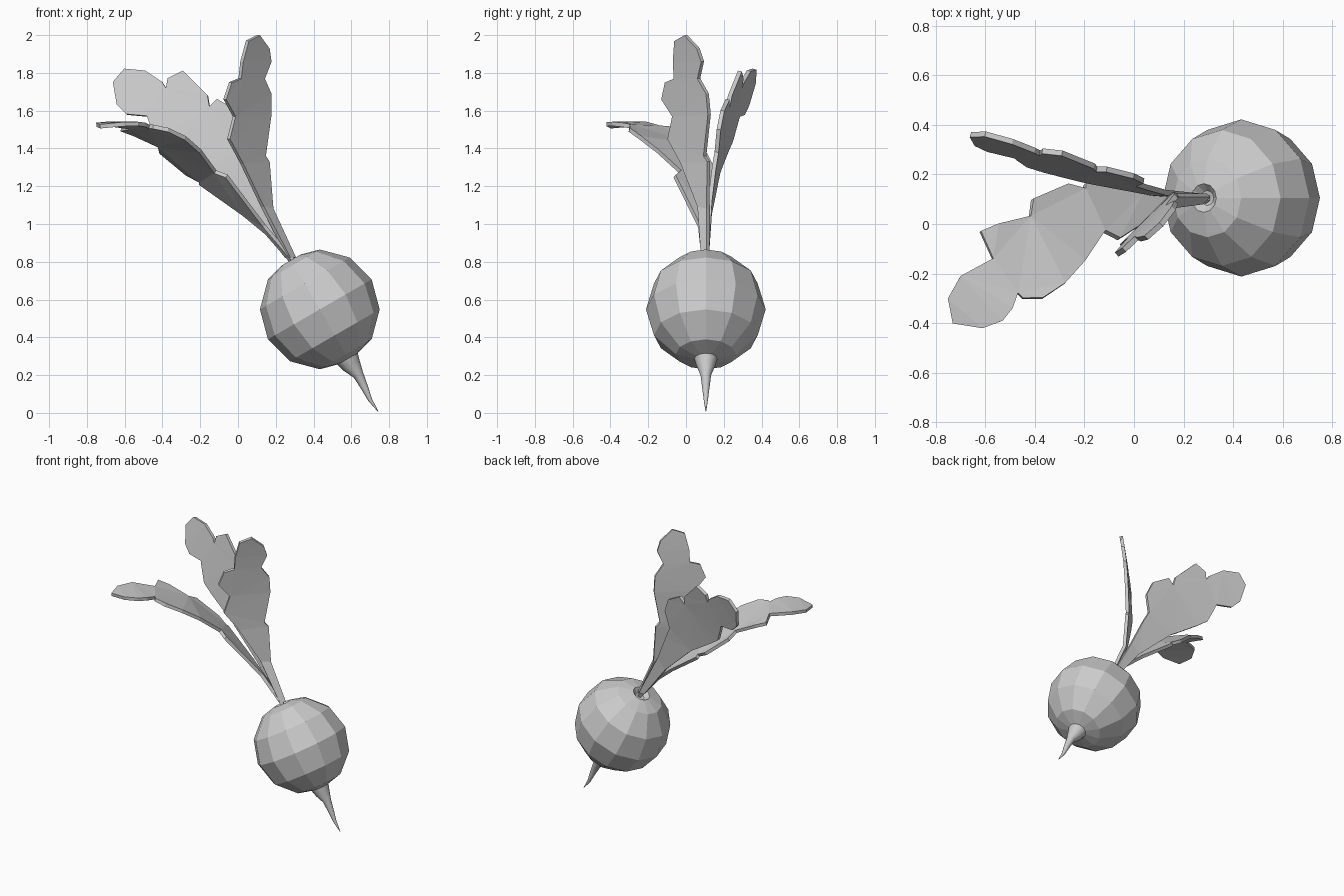
import bpy, bmesh, math
from mathutils import Matrix, Vector

cube = bpy.data.objects.get("Cube")
if cube:
    bpy.data.objects.remove(cube, do_unlink=True)

grey = bpy.data.materials.new("plain_grey")
grey.use_nodes = True
grey.diffuse_color = (0.6, 0.6, 0.6, 1)
grey.node_tree.nodes["Principled BSDF"].inputs["Base Color"].default_value = (0.6, 0.6, 0.6, 1)

CENTRE = Vector((0.433, 0.105, 0.548))
RADIUS = 0.317


def add_object(name, bm):
    bmesh.ops.recalc_face_normals(bm, faces=bm.faces)
    mesh = bpy.data.meshes.new(name)
    bm.to_mesh(mesh)
    bm.free()
    mesh.materials.append(grey)
    obj = bpy.data.objects.new(name, mesh)
    bpy.context.collection.objects.link(obj)
    return obj


def leaf(name, outline, lift):
    """Fill a flat outline, bend it into space with lift, then thicken it."""
    bm = bmesh.new()
    face = bm.faces.new([bm.verts.new((a, b, 0)) for a, b in outline])
    bmesh.ops.triangulate(bm, faces=[face], ngon_method='BEAUTY')
    for v in bm.verts:
        v.co = lift(v.co.x, v.co.y)
    obj = add_object(name, bm)
    solid = obj.modifiers.new("thickness", 'SOLIDIFY')
    solid.thickness = 0.022
    solid.offset = 0


# Round root: turned profile with a small dimple at the crown, leaning to one side
bm = bmesh.new()
profile = [(0, 0.27), (0.03, 0.275), (0.058, 0.302)]
for lat in range(60, -90, -30):
    a = math.radians(lat)
    profile.append((RADIUS * math.cos(a), RADIUS * math.sin(a)))
profile.append((0, -RADIUS))
points = [bm.verts.new((r, 0, z)) for r, z in profile]
edges = [bm.edges.new(pair) for pair in zip(points, points[1:])]
bmesh.ops.spin(bm, geom=points + edges, axis=(0, 0, 1), cent=(0, 0, 0),
               angle=math.tau, steps=12, use_duplicate=False)
bmesh.ops.remove_doubles(bm, verts=bm.verts, dist=0.001)
bm.transform(Matrix.Translation(CENTRE) @ Matrix.Rotation(math.radians(-30), 4, 'Y'))
add_object("root_bulb", bm)

# Tail: tapered rings along a bent path
path = [(0.575, 0.295, 0.065), (0.602, 0.25, 0.05), (0.638, 0.2, 0.028),
        (0.672, 0.13, 0.019), (0.7, 0.068, 0.011), (0.742, 0.008, 0.002)]
bm = bmesh.new()
rings = []
for i, (x, z, r) in enumerate(path):
    before, after = path[max(i - 1, 0)], path[min(i + 1, len(path) - 1)]
    along = Vector((after[0] - before[0], 0, after[1] - before[1])).normalized()
    side = Vector((0, 1, 0))
    across = along.cross(side)
    rings.append([])
    for k in range(12):
        a = math.tau * k / 12
        offset = (side * math.cos(a) + across * math.sin(a)) * r
        rings[-1].append(bm.verts.new(Vector((x, CENTRE.y, z)) + offset))
for low, high in zip(rings, rings[1:]):
    for k in range(12):
        n = (k + 1) % 12
        bm.faces.new((low[k], low[n], high[n], high[k]))
bm.faces.new(rings[-1])
tail = add_object("root_tail", bm)
bpy.context.view_layer.objects.active = tail
tail.select_set(True)
bpy.ops.object.shade_smooth_by_angle(angle=math.radians(50))


# Drooping leaf, outlined from above
def droop(x, y):
    t = 0.75 * (0.3 - x) + 0.66 * (0.1 - y)
    return x, y, 0.79 + 1.53 * t - 0.79 * t * t


leaf("front_leaf", [
    (.3, .09), (.14, .07), (-.06, -.06), (-.12, -.03), (-.2, -.15), (-.28, -.24), (-.37, -.3),
    (-.45, -.3), (-.47, -.28), (-.49, -.34), (-.53, -.39), (-.61, -.42), (-.73, -.4), (-.75, -.3),
    (-.7, -.21), (-.57, -.14), (-.62, -.03), (-.55, 0), (-.42, .03), (-.41, .1), (-.27, .16),
    (-.2, .14), (-.2, .16), (.03, .12), (.15, .1), (.3, .11)], droop)


# Wide leaf leaning back, outlined from the front
def lean_back(x, z):
    t = 0.7 * (0.3 - x) + 0.7 * (z - 0.8)
    return x, 0.11 + 0.14 * t * t, z


leaf("back_leaf", [
    (.25, .82), (.07, 1.05), (-.17, 1.27), (-.22, 1.3), (-.36, 1.39), (-.43, 1.44), (-.47, 1.54),
    (-.48, 1.57), (-.59, 1.58), (-.64, 1.63), (-.66, 1.75), (-.6, 1.82), (-.49, 1.81),
    (-.4, 1.75), (-.38, 1.72), (-.37, 1.77), (-.29, 1.81), (-.16, 1.68), (-.15, 1.62),
    (-.11, 1.66), (0, 1.6), (.04, 1.5), (.01, 1.38), (.05, 1.3), (.13, 1.12), (.29, .82)], lean_back)


# Upright leaf, turned edgeways, outlined from the front
def upright(x, z):
    bend = 0.04 + 0.2 * (z - 1.4) ** 2 + 0.7 * max(0, 1.15 - z) ** 2
    return x, x - bend, z


leaf("upright_leaf", [
    (.27, .82), (.13, 1.09), (.02, 1.32), (-.05, 1.45), (-.02, 1.57), (-.07, 1.66), (-.04, 1.75),
    (.01, 1.77), (.02, 1.86), (.05, 1.97), (.11, 2), (.16, 1.93), (.17, 1.86), (.135, 1.77),
    (.17, 1.69), (.17, 1.58), (.14, 1.36), (.16, 1.33), (.18, 1.08), (.3, .82)], upright)
